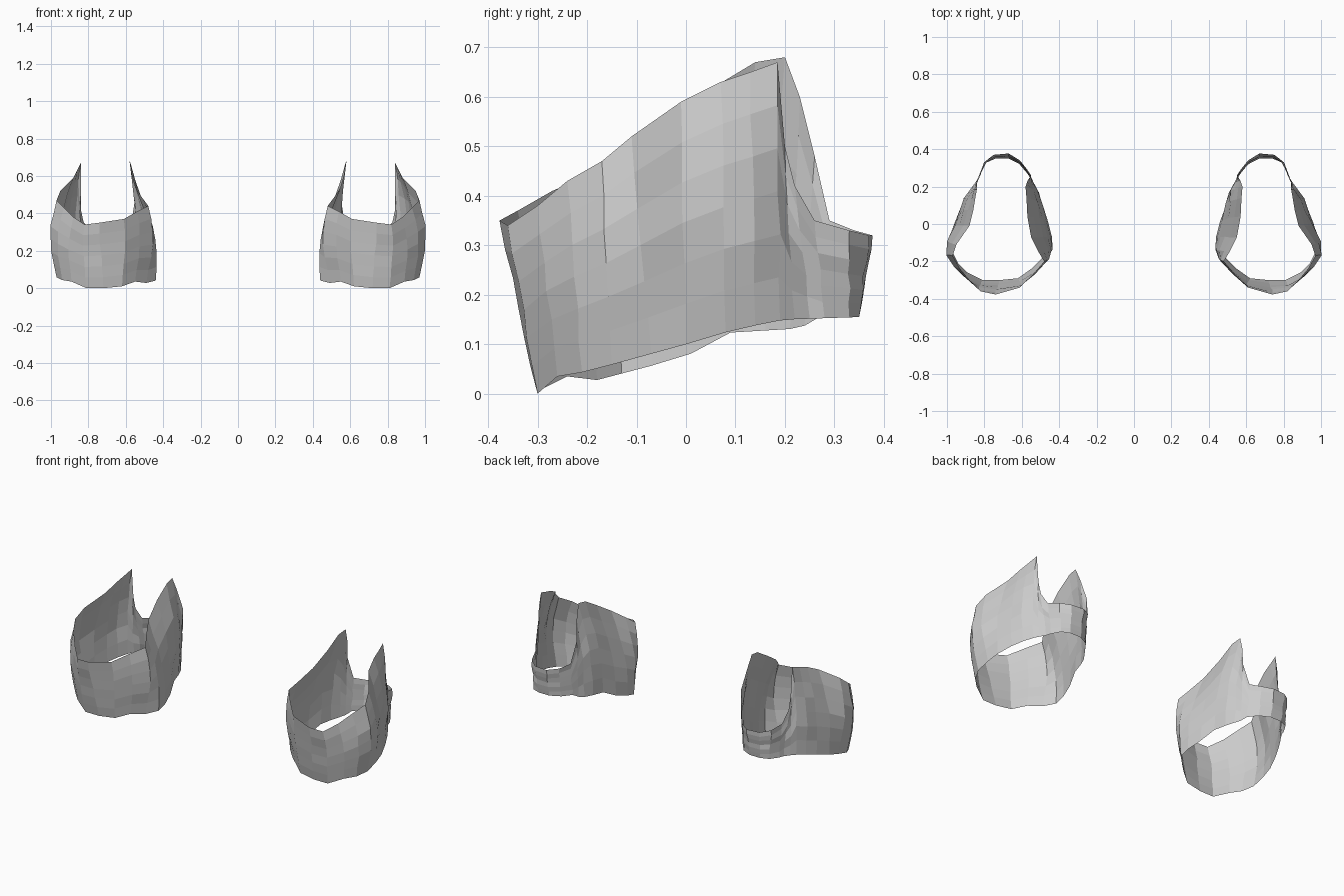
import bpy
import bmesh
import math
import random

cube = bpy.data.objects.get("Cube")
if cube:
    bpy.data.objects.remove(cube, do_unlink=True)

ROWS = 6
CENTRE = 0.71
HALF_WIDTH = 0.28

# Lower rim outline (x, y) in hundredths, from the front round the outer side
LOWER_RIM = [
    (72, -30), (81, -30), (89, -26), (94, -21), (97, -15), (97, -7), (96, 0),
    (93, 8), (90, 14), (87, 19), (85, 22), (83, 25), (82, 28), (79, 33),
    (74, 35), (67, 35), (61, 32), (57, 27), (55, 24), (53, 21), (51, 16),
    (49, 9), (46, 1), (44, -7), (44, -13), (49, -18), (55, -24), (62, -29),
]
# Upper rim (x, y, z) in hundredths, matching the lower rim point by point
UPPER_RIM = [
    (74, -37.7, 35), (82, -36, 34), (88, -30, 38), (93, -24, 43), (97, -17, 47),
    (95, -11, 52), (88, -1, 59), (86, 7, 63), (85, 13, 65), (84, 18.5, 67),
    (84, 20, 50), (84, 22, 42), (82.5, 26, 35), (80, 33, 33), (75, 37, 32),
    (67, 37.7, 32), (61, 34, 33), (57, 29, 35), (55, 26, 48), (57, 23, 60),
    (58, 20, 68), (57.5, 14, 67), (57, 4, 61), (55, -7, 54), (51, -15, 48),
    (48, -20, 44), (54, -27, 41), (61, -34, 37),
]
# Height of the lower rim as it climbs from front to back (y, z)
OUTER_SLOPE = [(-0.3, 0.0), (-0.26, 0.035), (-0.2, 0.045), (0.0, 0.1),
               (0.1, 0.13), (0.2, 0.15), (0.35, 0.155)]
INNER_SLOPE = [(-0.3, 0.005), (-0.24, 0.035), (-0.19, 0.025), (0.0, 0.075),
               (0.08, 0.123), (0.23, 0.132), (0.27, 0.155), (0.35, 0.155)]


def lower_height(x, y):
    slope = OUTER_SLOPE if x > CENTRE else INNER_SLOPE
    for (y0, z0), (y1, z1) in zip(slope, slope[1:]):
        if y <= y1:
            return z0 + (z1 - z0) * (y - y0) / (y1 - y0)
    return slope[-1][1]


def wall_point(low, high, t):
    """Point on the wall, bulging sideways except at the narrow back band."""
    x0, y0 = (value / 100 for value in low)
    x1, y1, z1 = (value / 100 for value in high)
    z0 = lower_height(x0, y0)
    x = x0 + (x1 - x0) * t
    side = (x - CENTRE) / HALF_WIDTH
    fade = max(0.0, min(1.0, (0.26 - y0) / 0.12))
    x += side * fade * 0.09 * (z1 - z0) * math.sin(math.pi * t ** 1.1)
    return x, y0 + (y1 - y0) * t, z0 + (z1 - z0) * t


def build_cuff(name, side, material):
    rng = random.Random(4)
    bm = bmesh.new()
    columns = []
    for low, high in zip(LOWER_RIM, UPPER_RIM):
        column = []
        for row in range(ROWS + 1):
            x, y, z = wall_point(low, high, row / ROWS)
            # Slight crumple inside the cloth, leaving both rims clean
            if 0 < row < ROWS:
                x += rng.uniform(-0.004, 0.004)
                y += rng.uniform(-0.003, 0.003)
            column.append(bm.verts.new((side * x, y, z)))
        columns.append(column)
    for i, column in enumerate(columns):
        following = columns[(i + 1) % len(columns)]
        for row in range(ROWS):
            corners = [column[row], following[row],
                       following[row + 1], column[row + 1]]
            bm.faces.new(corners if side > 0 else corners[::-1])
    mesh = bpy.data.meshes.new(name)
    bm.to_mesh(mesh)
    bm.free()
    mesh.materials.append(material)
    cuff = bpy.data.objects.new(name, mesh)
    bpy.context.scene.collection.objects.link(cuff)
    return cuff


grey = bpy.data.materials.new("light_grey_cloth")
grey.use_nodes = True
colour = (0.6, 0.6, 0.6, 1.0)
grey.diffuse_color = colour
grey.node_tree.nodes["Principled BSDF"].inputs["Base Color"].default_value = colour

# Mirrored pair of open cuffs
build_cuff("left_cuff", 1, grey)
build_cuff("right_cuff", -1, grey)
